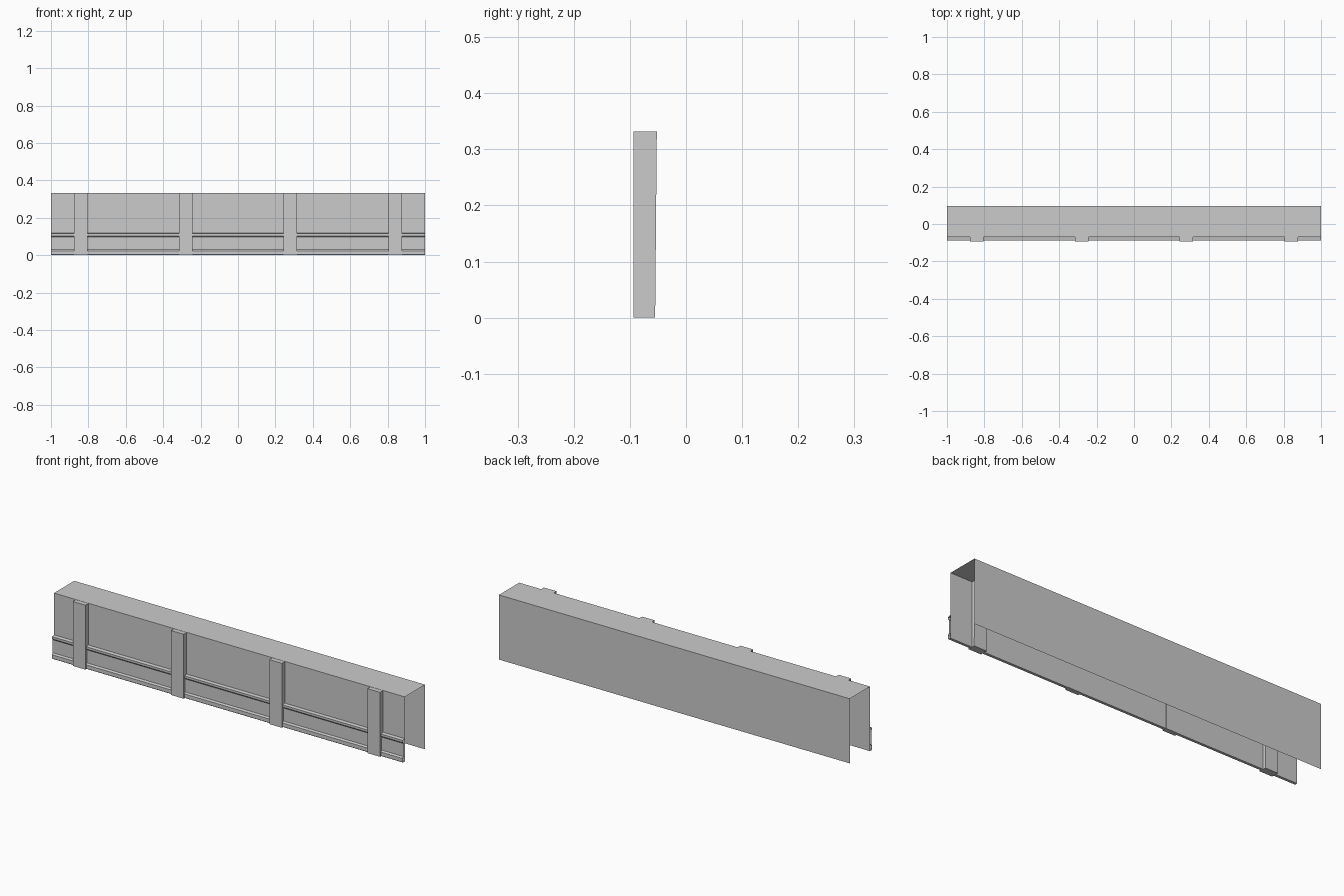
import bpy, bmesh

if "Cube" in bpy.data.objects:
    bpy.data.objects.remove(bpy.data.objects["Cube"])


def extrude_x(name, profile, x0, x1, closed=False, caps=False):
    """Sweep a (y, z) profile along x from x0 to x1."""
    bm = bmesh.new()
    rows = [[bm.verts.new((x, y, z)) for y, z in profile] for x in (x0, x1)]
    n = len(profile)
    for i in range(n if closed else n - 1):
        j = (i + 1) % n
        bm.faces.new((rows[0][i], rows[0][j], rows[1][j], rows[1][i]))
    if caps:
        bm.faces.new(rows[0][::-1])
        bm.faces.new(rows[1])
    me = bpy.data.meshes.new(name)
    bm.to_mesh(me)
    bm.free()
    ob = bpy.data.objects.new(name, me)
    bpy.context.collection.objects.link(ob)
    return ob


H = 0.333

# Thin wall shell: front, top and back sheets, open at the ends and underneath
extrude_x("wall_shell", [(0.095, 0), (0.095, H), (-0.07, H), (-0.07, 0)], -1, 1)

# Base board with a raised lip at the top and a raised foot at the bottom
board = [(-0.07, 0.118), (-0.087, 0.115), (-0.087, 0.104), (-0.081, 0.097),
         (-0.081, 0.03), (-0.087, 0.022), (-0.087, 0.003), (-0.084, 0), (-0.07, 0)]
extrude_x("base_board", board, -1, 1)

# Pilasters: the outer pair runs through to the inside of the wall
for i, x in enumerate((-0.84, -0.28, 0.28, 0.84)):
    outer = abs(x) > 0.5
    back_top, back_low = (-0.052, -0.055) if outer else (-0.069, -0.069)
    prof = [(-0.094, 0), (back_low, 0), (back_top, H - 0.001), (-0.094, H - 0.001)]
    extrude_x(f"pilaster_{i + 1}", prof, x - 0.036, x + 0.036, closed=True, caps=True)

# Make every face point outward
for ob in bpy.context.collection.objects:
    bm = bmesh.new()
    bm.from_mesh(ob.data)
    if ob.name.startswith("pilaster"):
        bmesh.ops.recalc_face_normals(bm, faces=bm.faces)
    else:
        bm.normal_update()
        top = max(bm.faces, key=lambda f: f.calc_center_median().z)
        if top.normal.z < 0:
            bmesh.ops.reverse_faces(bm, faces=bm.faces)
    bm.to_mesh(ob.data)
    bm.free()
